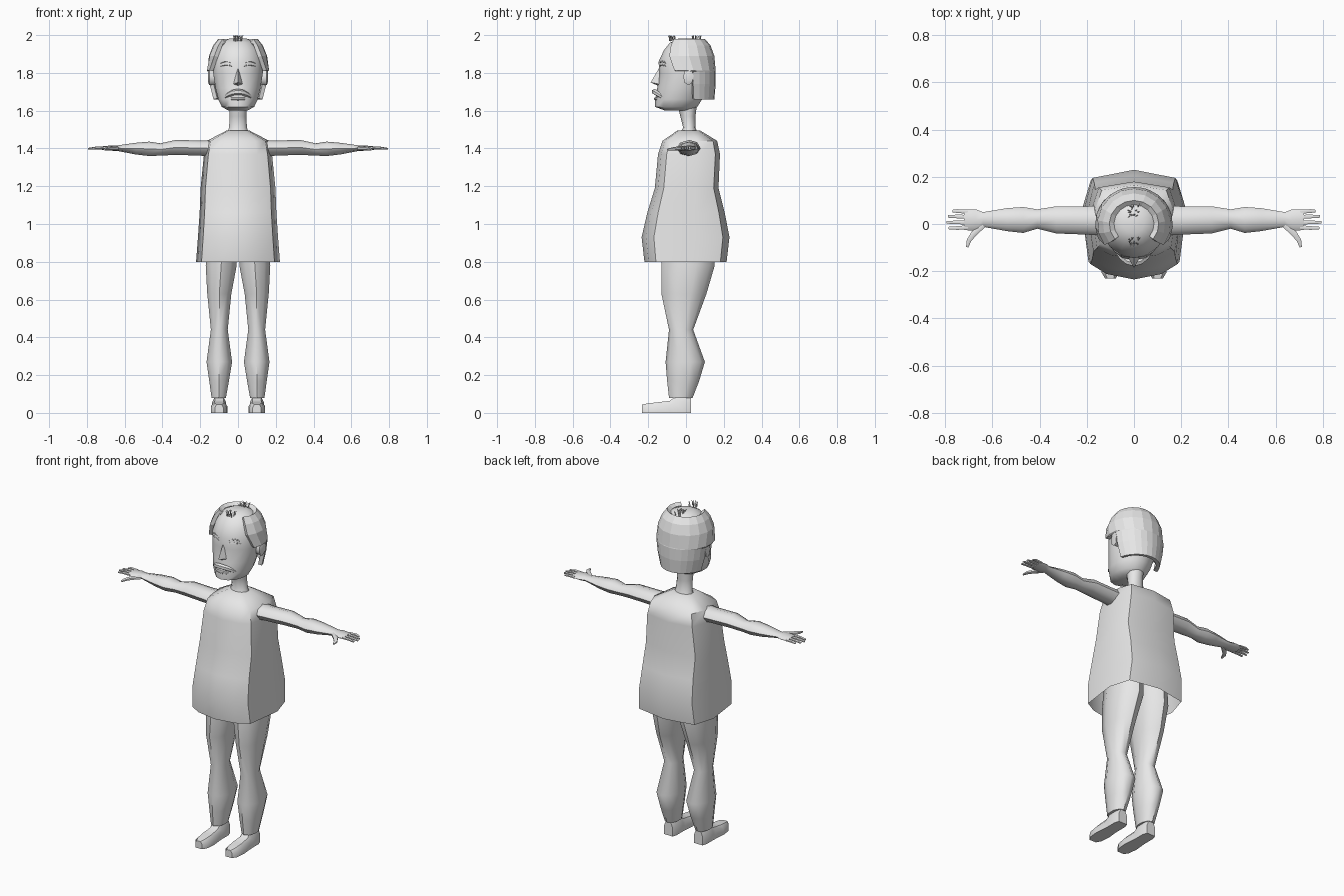
import bpy, bmesh, math, random
from mathutils import Vector

cube = bpy.data.objects.get("Cube")
if cube:
    bpy.data.objects.remove(cube, do_unlink=True)

grey = bpy.data.materials.new("plain grey")
grey.use_nodes = True
grey.diffuse_color = (0.8, 0.8, 0.8, 1)
grey.node_tree.nodes["Principled BSDF"].inputs["Base Color"].default_value = (0.8, 0.8, 0.8, 1)


def finish(name, bm, angle):
    """Turn a bmesh into a grey object, smooth below the given edge angle."""
    bmesh.ops.recalc_face_normals(bm, faces=bm.faces)
    mesh = bpy.data.meshes.new(name)
    bm.to_mesh(mesh)
    bm.free()
    mesh.materials.append(grey)
    if angle:
        mesh.shade_smooth()
        mesh.set_sharp_from_angle(angle=math.radians(angle))
    obj = bpy.data.objects.new(name, mesh)
    bpy.context.collection.objects.link(obj)
    return obj


def add_loft(bm, rings, closed=True, caps=(True, True)):
    """Skin a list of equal-length point rings."""
    rows = [[bm.verts.new(p) for p in ring] for ring in rings]
    n = len(rows[0])
    for a, b in zip(rows, rows[1:]):
        for i in range(n if closed else n - 1):
            j = (i + 1) % n
            bm.faces.new((a[i], a[j], b[j], b[i]))
    if caps[0]:
        bm.faces.new(rows[0])
    if caps[1]:
        bm.faces.new(rows[-1])


def loft(name, rings, angle=50, **kw):
    bm = bmesh.new()
    add_loft(bm, rings, **kw)
    return finish(name, bm, angle)


def circle(n):
    return [(math.sin(math.tau * i / n), -math.cos(math.tau * i / n)) for i in range(n)]


def level(z, x0, x1, y0, y1, shape):
    """Horizontal section filling a box in x and y."""
    return [((x0 + x1) / 2 + u * (x1 - x0) / 2, (y0 + y1) / 2 + v * (y1 - y0) / 2, z)
            for u, v in shape]


def upright(x, y0, y1, z0, z1, shape):
    """Section across the x axis filling a box in y and z."""
    return [(x, (y0 + y1) / 2 + u * (y1 - y0) / 2, (z0 + z1) / 2 + v * (z1 - z0) / 2)
            for u, v in shape]


def tube_rings(points, radii, n=6, flat=1.0):
    """Rings following a path, optionally flattened vertically."""
    pts = [Vector(p) for p in points]
    rings = []
    for i, p in enumerate(pts):
        d = (pts[min(i + 1, len(pts) - 1)] - pts[max(i - 1, 0)]).normalized()
        ref = Vector((0, 1, 0)) if abs(d.z) > 0.8 else Vector((0, 0, 1))
        side = d.cross(ref).normalized()
        up = side.cross(d)
        rings.append([p + side * u * radii[i] + up * v * radii[i] * flat for u, v in circle(n)])
    return rings


# Shirt: angular bell, open at the hem
half = [(0, -1), (0.55, -0.9), (0.87, -0.72), (1, 0.28), (0.83, 0.85)]
shape = half + [(0, 1)] + [(-x, y) for x, y in reversed(half[1:])]
shirt_rows = [(0.80, 0.222, -0.22, 0.215), (0.93, 0.212, -0.235, 0.23),
              (1.06, 0.203, -0.205, 0.205), (1.19, 0.198, -0.165, 0.172),
              (1.37, 0.18, -0.148, 0.18), (1.44, 0.165, -0.125, 0.165),
              (1.495, 0.06, -0.045, 0.075)]
loft("shirt", [level(z, -w, w, a, b, shape) for z, w, a, b in shirt_rows],
     caps=(False, True))

# Neck
loft("neck", [level(z, -w, w, a, b, circle(10)) for z, w, a, b in
              [(1.47, 0.065, -0.04, 0.07), (1.51, 0.05, -0.015, 0.05),
               (1.57, 0.046, -0.03, 0.05), (1.65, 0.05, -0.05, 0.06)]])

# Head
head_rows = [(1.60, 0.05, -0.11, 0.03), (1.62, 0.088, -0.163, 0.06),
             (1.66, 0.107, -0.163, 0.085), (1.72, 0.122, -0.152, 0.105),
             (1.80, 0.135, -0.142, 0.125), (1.86, 0.135, -0.145, 0.13),
             (1.92, 0.12, -0.117, 0.12), (1.96, 0.09, -0.085, 0.09),
             (1.982, 0.045, -0.04, 0.05)]
loft("head", [level(z, -w, w, a, b, circle(14)) for z, w, a, b in head_rows])

# Nose
bm = bmesh.new()
top, tip, base = [bm.verts.new(p) for p in ((0, -0.14, 1.83), (0, -0.187, 1.75), (0, -0.145, 1.73))]
wings = [bm.verts.new((s * 0.026, -0.14, 1.74)) for s in (-1, 1)]
for w in wings:
    bm.faces.new((top, tip, w))
    bm.faces.new((tip, base, w))
finish("nose", bm, 0)

# Moustache
arc = [(x * 0.078, -0.165 + 0.055 * x * x, 1.70 - 0.038 * x * x)
       for x in (-1, -0.66, -0.33, 0, 0.33, 0.66, 1)]
loft("moustache", tube_rings(arc, [0.006, 0.013, 0.015, 0.016, 0.015, 0.013, 0.006], 6))
# Lower lip
loft("lower_lip", tube_rings([(x * 0.06, -0.163 + 0.03 * x * x, 1.663)
                              for x in (-1, -0.5, 0, 0.5, 1)],
                             [0.003, 0.007, 0.008, 0.007, 0.003], 6))

# Hair: shell round the sides and back, leaving the crown bare
hair_rows = [(1.66, 0.135, 0.15, 16), (1.74, 0.155, 0.157, 14), (1.808, 0.165, 0.157, 14),
             (1.812, 0.165, 0.157, -23), (1.89, 0.155, 0.15, -36),
             (1.945, 0.132, 0.13, -38), (1.98, 0.105, 0.1, -40), (1.965, 0.085, 0.082, -40)]
columns = 12
hair_rings = []
for z, rx, ry, start in hair_rows:
    angles = [math.radians(start + (180 - 2 * start) * i / columns) for i in range(columns + 1)]
    hair_rings.append([(rx * math.cos(a), ry * math.sin(a), z) for a in angles])
hair = loft("hair", hair_rings, angle=0, closed=False, caps=(False, False))
thick = hair.modifiers.new("thickness", 'SOLIDIFY')
thick.thickness = 0.022
thick.offset = -1

# Crown tufts
random.seed(4)
for name, cy in (("front_tuft", -0.07), ("back_tuft", 0.055)):
    bm = bmesh.new()
    for k in range(16):
        x, y = random.uniform(-0.022, 0.022), cy + random.uniform(-0.02, 0.02)
        dx, dy = random.uniform(-0.014, 0.014), random.uniform(-0.014, 0.014)
        path = [(x, y, 1.968), (x + dx * 0.4, y + dy * 0.4, 1.99), (x + dx, y + dy, 1.998)]
        add_loft(bm, tube_rings(path, [0.0025, 0.002, 0.0008], 4))
    finish(name, bm, 50)

leg_rows = [(0.92, 0.0, 0.165, -0.12, 0.15), (0.78, 0.003, 0.175, -0.13, 0.152),
            (0.63, 0.032, 0.166, -0.13, 0.108), (0.44, 0.052, 0.146, -0.09, 0.038),
            (0.27, 0.028, 0.17, -0.108, 0.1), (0.17, 0.045, 0.155, -0.1, 0.07),
            (0.08, 0.062, 0.142, -0.09, 0.035)]
arm_rows = [(0.12, -0.05, 0.078, 1.355, 1.445), (0.20, -0.045, 0.075, 1.362, 1.442),
            (0.33, -0.04, 0.075, 1.366, 1.445), (0.41, -0.02, 0.062, 1.362, 1.427),
            (0.47, -0.038, 0.072, 1.36, 1.436), (0.54, -0.03, 0.067, 1.368, 1.43),
            (0.64, -0.012, 0.05, 1.387, 1.416), (0.67, -0.03, 0.062, 1.388, 1.416),
            (0.72, -0.025, 0.062, 1.392, 1.411)]
# Shoe outline: toe end, ball, instep, heel
shoe_rows = [(-0.232, 0.022, 0.044), (-0.205, 0.038, 0.05), (-0.15, 0.044, 0.056),
             (-0.085, 0.038, 0.064), (-0.06, 0.037, 0.085), (0.0, 0.037, 0.085),
             (0.026, 0.028, 0.08)]

for s, side in ((1, "left"), (-1, "right")):
    # Leg
    loft(side + "_leg", [level(z, s * a, s * b, c, d, circle(10)) for z, a, b, c, d in leg_rows])
    # Shoe
    cx = s * 0.1
    loft(side + "_shoe", [[(cx - w, y, 0), (cx - w, y, h * 0.65), (cx - w * 0.6, y, h),
                           (cx + w * 0.6, y, h), (cx + w, y, h * 0.65), (cx + w, y, 0)]
                          for y, w, h in shoe_rows], angle=40)
    # Arm and palm
    loft(side + "_arm", [upright(s * x, a, b, c, d, circle(8)) for x, a, b, c, d in arm_rows])
    # Fingers
    bm = bmesh.new()
    for y, y2, reach in ((0.052, 0.055, 0.768), (0.03, 0.032, 0.788),
                         (0.007, 0.007, 0.795), (-0.014, -0.017, 0.785)):
        path = [(s * 0.705, y, 1.402), (s * 0.75, y2, 1.403), (s * reach, y2, 1.398)]
        add_loft(bm, tube_rings(path, [0.01, 0.009, 0.006], 6, 0.8))
    # Thumb
    thumb = [(s * 0.64, -0.005, 1.401), (s * 0.68, -0.042, 1.4),
             (s * 0.70, -0.07, 1.397), (s * 0.707, -0.098, 1.395)]
    add_loft(bm, tube_rings(thumb, [0.014, 0.014, 0.011, 0.006], 6, 0.8))
    finish(side + "_fingers", bm, 50)
    # Ear
    loft(side + "_ear", [upright(s * x, a, b, c, d, circle(8)) for x, a, b, c, d in
                         [(0.12, -0.01, 0.03, 1.74, 1.81), (0.152, -0.015, 0.04, 1.735, 1.822),
                          (0.158, 0.0, 0.04, 1.75, 1.815)]])
    # Closed eyelid and brow
    for part, z, lift in (("_eyelid", 1.835, 0.008), ("_brow", 1.85, 0.012)):
        path = []
        for t in (-1, -0.5, 0, 0.5, 1):
            x = 0.062 + 0.032 * t
            y = -0.0065 - 0.1385 * math.sqrt(1 - (x / 0.136) ** 2)
            path.append((s * x, y + 0.004, z + lift * (1 - t * t)))
        loft(side + part, tube_rings(path, [0.001, 0.004, 0.005, 0.004, 0.001], 5))
